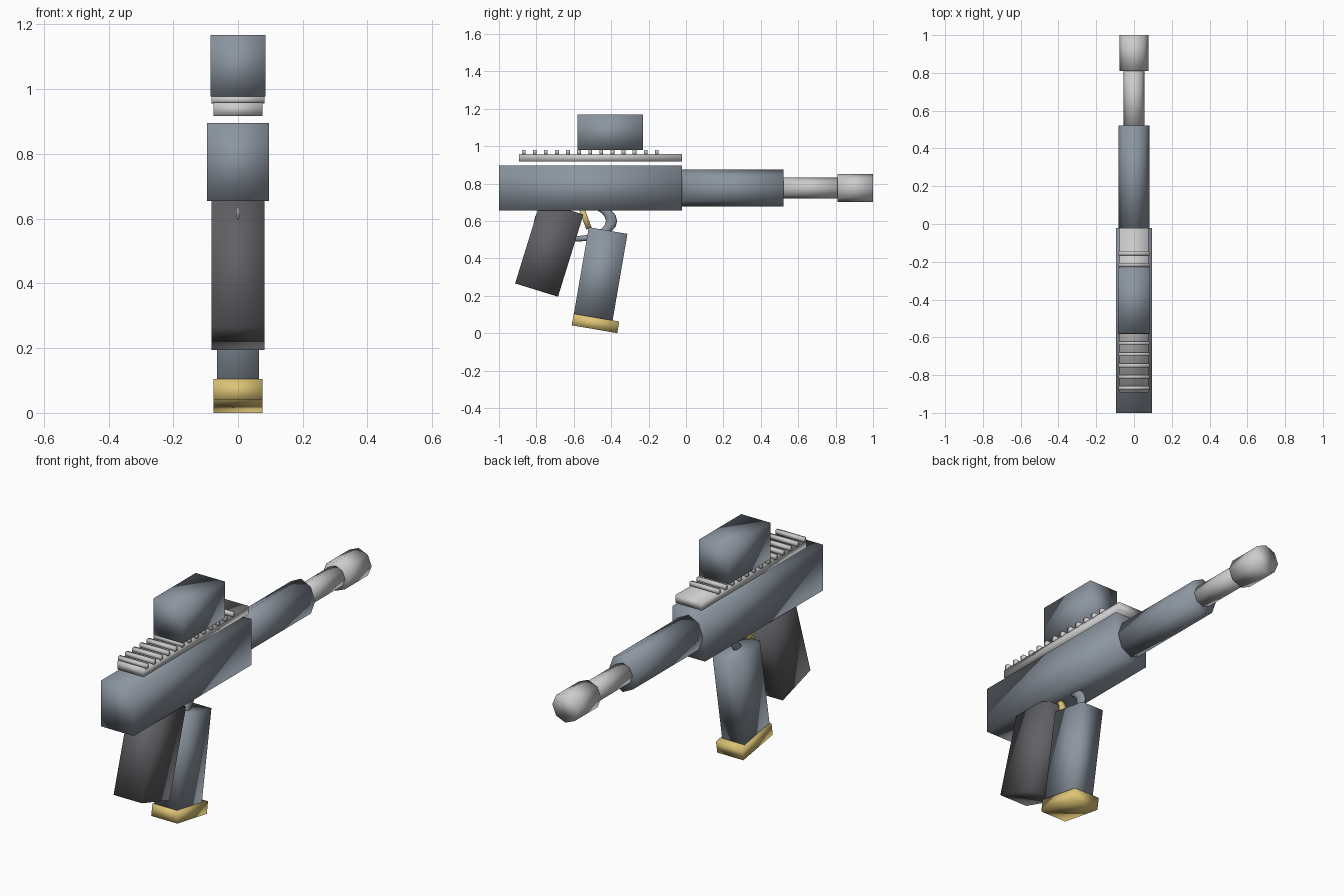
import bpy
from math import pi

if "Cube" in bpy.data.objects:
    bpy.data.objects.remove(bpy.data.objects["Cube"])


def material(name, rgb):
    m = bpy.data.materials.new(name)
    m.diffuse_color = (*rgb, 1)
    m.use_nodes = True
    m.node_tree.nodes["Principled BSDF"].inputs["Base Color"].default_value = m.diffuse_color
    return m


SLATE = material("slate_metal", (0.26, 0.30, 0.35))
DARK = material("dark_polymer", (0.12, 0.12, 0.13))
GOLD = material("gold_metal", (0.72, 0.55, 0.18))


def finish(name, mat):
    ob = bpy.context.object
    ob.name = name
    if mat:
        ob.data.materials.append(mat)
    bpy.ops.object.transform_apply(location=False, rotation=True, scale=True)
    bpy.ops.object.shade_smooth()
    return ob


def box(name, y, z, size, mat=None, tilt=0):
    bpy.ops.mesh.primitive_cube_add(size=1, location=(0, y, z), rotation=(tilt, 0, 0))
    bpy.context.object.scale = size
    return finish(name, mat)


def tube(name, y0, y1, rx, rz, mat=None):
    # eight-sided cylinder lying along y
    bpy.ops.mesh.primitive_cylinder_add(
        vertices=8, radius=1, depth=1,
        location=(0, (y0 + y1) / 2, 0.776), rotation=(pi / 2, 0, 0))
    bpy.context.object.scale = (rx, rz, y1 - y0)
    return finish(name, mat)


# body and barrel
box("receiver", -0.511, 0.775, (0.19, 0.978, 0.24), SLATE)
tube("barrel_shroud", -0.03, 0.522, 0.082, 0.098, SLATE)
tube("barrel", 0.50, 0.83, 0.055, 0.055)
tube("muzzle", 0.81, 1.0, 0.076, 0.076)

# top rail with its teeth
box("top_rail", -0.457, 0.938, (0.152, 0.87, 0.042))
for i in range(13):
    box(f"rail_tooth_{i + 1}", -0.868 + i * 0.0593, 0.967, (0.165, 0.02, 0.022))

# sight block
box("sight", -0.404, 1.073, (0.17, 0.35, 0.19), SLATE)

# grip, magazine and base plate
box("grip", -0.731, 0.45, (0.165, 0.24, 0.46), DARK, -0.3)
box("magazine", -0.457, 0.312, (0.13, 0.21, 0.48), SLATE, -0.17)
box("magazine_base", -0.484, 0.052, (0.152, 0.247, 0.063), GOLD, -0.17)

# trigger and its stretched ring guard
box("trigger", -0.541, 0.62, (0.03, 0.03, 0.13), GOLD, 0.35)
bpy.ops.mesh.primitive_torus_add(
    major_radius=0.096, minor_radius=0.015, major_segments=24, minor_segments=8,
    location=(0, -0.59, 0.60), rotation=(0, pi / 2, 0))
bpy.context.object.scale = (1, 2, 1)
finish("trigger_guard", SLATE)
